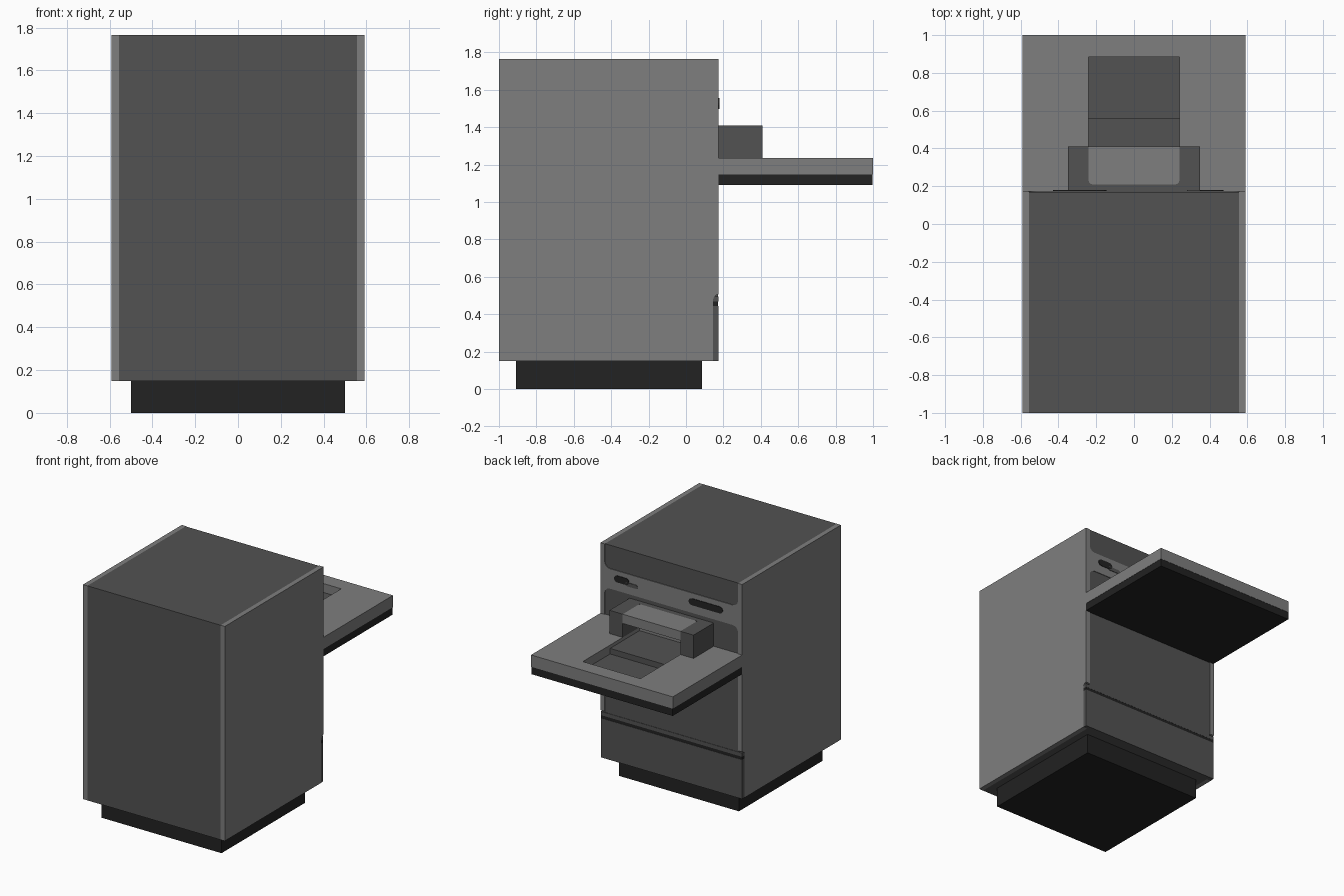
import bpy, bmesh, math

cube = bpy.data.objects.get("Cube")
if cube:
    bpy.data.objects.remove(cube, do_unlink=True)


def material(name, v):
    m = bpy.data.materials.new(name)
    m.use_nodes = True
    col = (v, v, v, 1)
    m.diffuse_color = col
    b = m.node_tree.nodes["Principled BSDF"]
    b.inputs["Base Color"].default_value = col
    b.inputs["Roughness"].default_value = 0.7
    return m


LIGHT = material("light grey", 0.21)
MID = material("mid grey", 0.085)
DARK = material("near black", 0.016)


def prism(name, pts, axis, lo, hi, mat):
    """Extrude a 2D outline along x (points y,z), y (points x,z) or z (points x,y)."""
    def place(p, t):
        return {"x": (t, p[0], p[1]), "y": (p[0], t, p[1]), "z": (p[0], p[1], t)}[axis]
    bm = bmesh.new()
    a = [bm.verts.new(place(p, lo)) for p in pts]
    b = [bm.verts.new(place(p, hi)) for p in pts]
    bm.faces.new(a)
    bm.faces.new(b)
    for i in range(len(pts)):
        j = (i + 1) % len(pts)
        bm.faces.new((a[i], a[j], b[j], b[i]))
    bmesh.ops.recalc_face_normals(bm, faces=bm.faces)
    me = bpy.data.meshes.new(name)
    bm.to_mesh(me)
    bm.free()
    me.materials.append(mat)
    ob = bpy.data.objects.new(name, me)
    bpy.context.collection.objects.link(ob)
    return ob


def box(name, x, y, z, mat):
    pts = [(x[0], y[0]), (x[1], y[0]), (x[1], y[1]), (x[0], y[1])]
    return prism(name, pts, "z", z[0], z[1], mat)


def arc(cx, cy, r, a0, a1, n=6):
    return [(cx + r * math.cos(math.radians(a0 + (a1 - a0) * i / n)),
             cy + r * math.sin(math.radians(a0 + (a1 - a0) * i / n))) for i in range(n + 1)]


def slot(name, x0, x1, z, r, mat):
    pts = arc(x1 - r, z, r, -90, 90) + arc(x0 + r, z, r, 90, 270)
    return prism(name, pts, "y", 0.17, 0.179, mat)


def cut(ob, cutter):
    cutter.hide_render = True
    m = ob.modifiers.new("cut", "BOOLEAN")
    m.object = cutter
    m.solver = "EXACT"
    bpy.context.view_layer.objects.active = ob
    bpy.ops.object.modifier_apply(modifier=m.name)
    bpy.data.objects.remove(cutter, do_unlink=True)


# Cabinet on a recessed plinth
box("plinth", (-0.5, 0.5), (-0.91, 0.085), (0, 0.15), DARK)
box("cabinet_core", (-0.555, 0.555), (-1, 0.17), (0.15, 1.765), MID)

# Side panels, notched at the lower rear for the drawer
side = [(-1, 0.15), (0.145, 0.15)] + arc(0.175, 0.475, 0.03, 180, 90) + [(0.175, 1.765), (-1, 1.765)]
for name, s in (("left_side_panel", 1), ("right_side_panel", -1)):
    prism(name, side, "x", s * 0.555, s * 0.59, LIGHT)

# Drawer front and the dark gap above it
box("drawer_front", (-0.588, 0.588), (0.14, 0.174), (0.15, 0.445), MID)
box("drawer_gap", (-0.588, 0.588), (0.14, 0.172), (0.445, 0.467), DARK)
box("drawer_top_rail", (-0.588, 0.588), (0.14, 0.173), (0.467, 0.495), MID)

# Control band with filleted ends that blend into the side panels
r = 0.045
half = arc(0.555 - r, 1.44 - r, r, 90, 0)
half += [(x, z) for x, z in arc(0.555 - r, 1.59 + r, r, 0, -90)]
band = half + [(-x, z) for x, z in reversed(half)]
prism("control_band", band, "y", 0.16, 0.175, LIGHT)
slot("right_slot", -0.43, -0.146, 1.525, 0.025, DARK)
slot("left_slot", 0.35, 0.475, 1.53, 0.025, DARK)
slot("left_slot_lever", 0.28, 0.385, 1.512, 0.014, MID)

# Shelf with a dark underside and a stepped well
box("shelf_underside", (-0.588, 0.588), (0.17, 0.998), (1.09, 1.146), DARK)
shelf = box("shelf_top", (-0.59, 0.59), (0.17, 1.0), (1.146, 1.235), LIGHT)
cut(shelf, box("well_cutter", (-0.24, 0.24), (0.21, 0.885), (1.16, 1.4), LIGHT))
box("well_floor", (-0.24, 0.24), (0.56, 0.885), (1.155, 1.168), MID)
box("well_step", (-0.24, 0.24), (0.21, 0.56), (1.155, 1.21), MID)

# Housing over the well: two posts, rear wall, bridging lid
for name, s in (("left_post", 1), ("right_post", -1)):
    box(name, sorted((s * 0.24, s * 0.35)), (0.17, 0.41), (1.235, 1.41), MID)
box("housing_rear_wall", (-0.24, 0.24), (0.17, 0.21), (1.235, 1.41), MID)
box("lid_backing", (-0.24, 0.24), (0.21, 0.25), (1.34, 1.405), MID)
q = 0.02
lid = [(0.24, 0.41), (-0.24, 0.41)] + arc(-0.24 + q, 0.21 + q, q, 180, 270) + arc(0.24 - q, 0.21 + q, q, 270, 360)
prism("lid", lid, "z", 1.34, 1.41, LIGHT)
